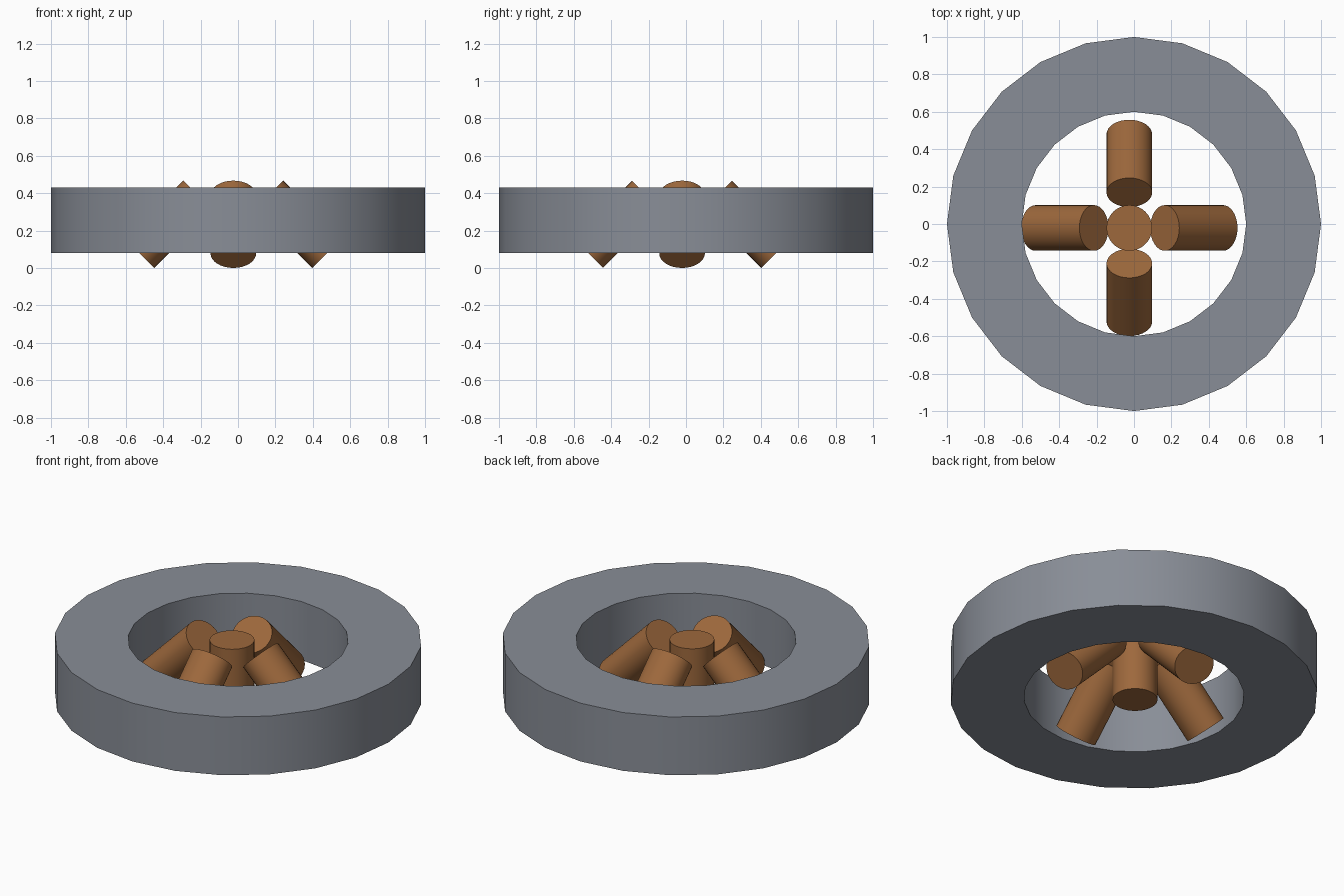
import bpy, bmesh, math
from mathutils import Matrix

if "Cube" in bpy.data.objects:
    bpy.data.objects.remove(bpy.data.objects["Cube"])


def material(name, rgb):
    m = bpy.data.materials.new(name)
    m.diffuse_color = (*rgb, 1)
    m.use_nodes = True
    m.node_tree.nodes["Principled BSDF"].inputs["Base Color"].default_value = m.diffuse_color
    return m


grey = material("steel_grey", (0.25, 0.27, 0.31))
brown = material("copper_brown", (0.34, 0.14, 0.046))


def finish(name, bm, mat):
    bmesh.ops.recalc_face_normals(bm, faces=bm.faces)
    mesh = bpy.data.meshes.new(name)
    bm.to_mesh(mesh)
    bm.free()
    mesh.materials.append(mat)
    mesh.shade_smooth()
    mesh.set_sharp_from_angle(angle=math.radians(30))
    ob = bpy.data.objects.new(name, mesh)
    bpy.context.collection.objects.link(ob)
    return ob


def cylinder(name, matrix, rx, ry, length):
    bm = bmesh.new()
    bmesh.ops.create_cone(bm, cap_ends=True, segments=32, radius1=1, radius2=1,
                          depth=1, matrix=matrix @ Matrix.Diagonal((rx, ry, length, 1)))
    return finish(name, bm, brown)


# Flat 24-sided ring: a square profile swept round
SIDES = 24
profile = [(0.6, 0.08), (1.0, 0.08), (1.0, 0.43), (0.6, 0.43)]
bm = bmesh.new()
loops = []
for i in range(SIDES):
    a = 2 * math.pi * i / SIDES
    loops.append([bm.verts.new((r * math.cos(a), r * math.sin(a), z)) for r, z in profile])
for i in range(SIDES):
    p, q = loops[i], loops[(i + 1) % SIDES]
    for j in range(4):
        k = (j + 1) % 4
        bm.faces.new((p[j], q[j], q[k], p[k]))
finish("outer_ring", bm, grey)

# Upright centre peg, slightly off the ring centre
hub = Matrix.Translation((-0.025, -0.021, 0))
cylinder("centre_peg", hub @ Matrix.Translation((0, 0, 0.255)), 0.122, 0.122, 0.35)

# Four pegs leaning inward at 45 degrees
for i, side in enumerate(("right", "back", "left", "front")):
    m = (hub @ Matrix.Rotation(i * math.pi / 2, 4, 'Z')
         @ Matrix.Translation((0.345, 0, 0.234))
         @ Matrix.Rotation(-math.pi / 4, 4, 'Y'))
    cylinder(side + "_leaning_peg", m, 0.11, 0.122, 0.44)
